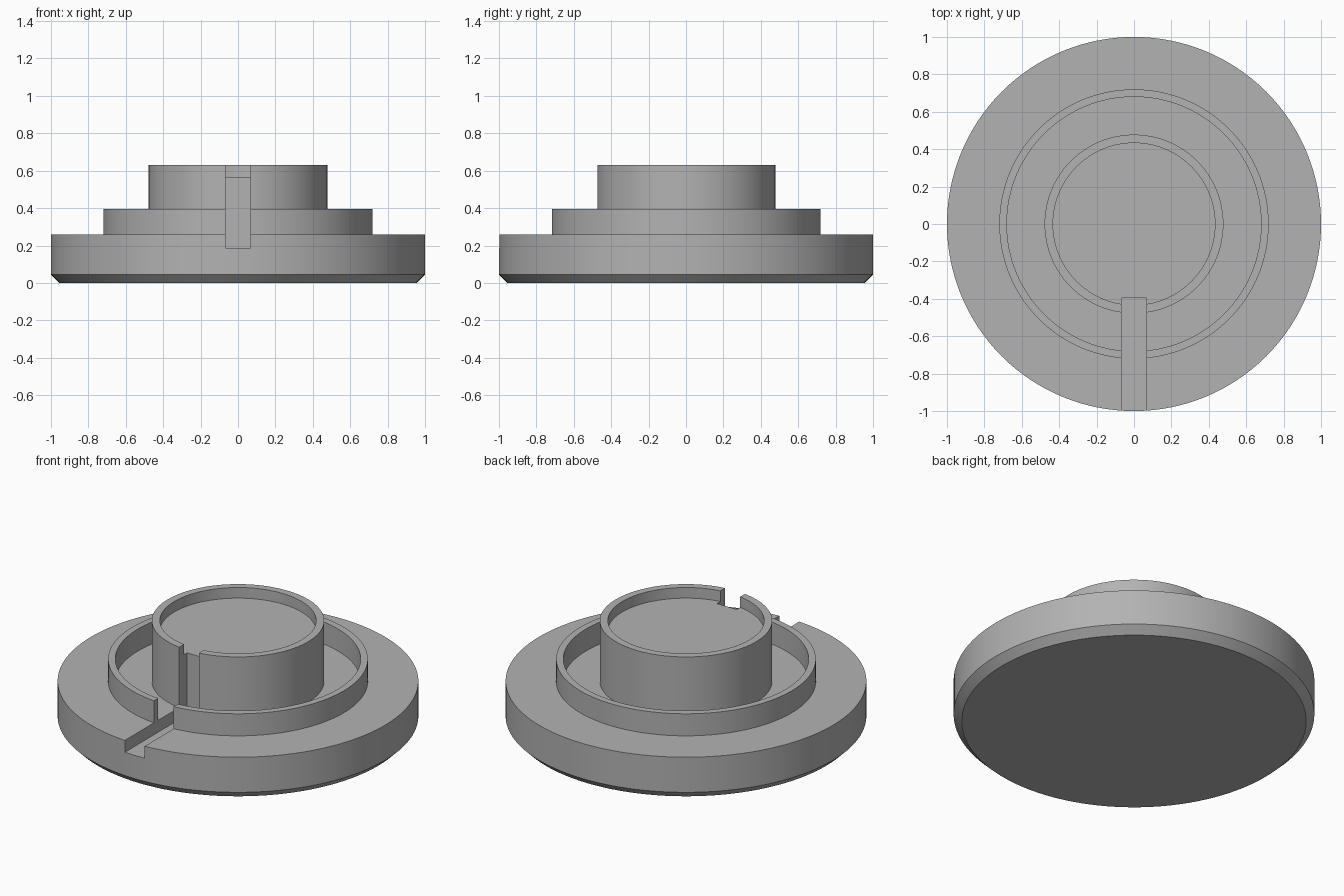
import bpy, bmesh, math
from mathutils import Vector

if "Cube" in bpy.data.objects:
    bpy.data.objects.remove(bpy.data.objects["Cube"], do_unlink=True)

# Single grey material
grey = bpy.data.materials.new("plain_grey")
grey.use_nodes = True
colour = (0.45, 0.45, 0.45, 1)
grey.diffuse_color = colour
grey.node_tree.nodes["Principled BSDF"].inputs["Base Color"].default_value = colour


def make_object(name, bm):
    bmesh.ops.recalc_face_normals(bm, faces=bm.faces)
    mesh = bpy.data.meshes.new(name)
    bm.to_mesh(mesh)
    bm.free()
    mesh.materials.append(grey)
    obj = bpy.data.objects.new(name, mesh)
    bpy.context.collection.objects.link(obj)
    return obj


def lathe(name, profile, steps=128):
    """Turn an (radius, height) outline around z; the flat ends are capped."""
    bm = bmesh.new()
    verts = [bm.verts.new((r, 0, z)) for r, z in profile]
    edges = [bm.edges.new(pair) for pair in zip(verts, verts[1:])]
    bmesh.ops.spin(bm, geom=verts + edges, cent=(0, 0, 0), axis=(0, 0, 1),
                   angle=math.tau, steps=steps, use_merge=True)
    bmesh.ops.remove_doubles(bm, verts=bm.verts, dist=0.0001)
    bmesh.ops.holes_fill(bm, edges=[e for e in bm.edges if e.is_boundary], sides=0)
    return make_object(name, bm)


def box(name, low, high):
    bm = bmesh.new()
    bmesh.ops.create_cube(bm, size=1)
    low, high = Vector(low), Vector(high)
    bmesh.ops.scale(bm, vec=high - low, verts=bm.verts)
    bmesh.ops.translate(bm, vec=(low + high) / 2, verts=bm.verts)
    return make_object(name, bm)


# Chamfered disc, low ring and raised cup as one turned body
base_top, ring_top, cup_floor, cup_top = 0.26, 0.395, 0.565, 0.63
body = lathe("stepped_base", [
    (0.955, 0), (1, 0.045), (1, base_top),
    (0.72, base_top), (0.72, ring_top), (0.68, ring_top), (0.68, base_top),
    (0.478, base_top), (0.478, cup_top), (0.433, cup_top), (0.433, cup_floor),
])

# Radial slot running from the rim into the cup
cutter = box("slot_cutter", (-0.067, -1.2, 0.187), (0.067, -0.395, 0.9))
slot = body.modifiers.new("slot", 'BOOLEAN')
slot.operation = 'DIFFERENCE'
slot.solver = 'EXACT'
slot.object = cutter

bpy.ops.object.select_all(action='DESELECT')
body.select_set(True)
bpy.context.view_layer.objects.active = body
bpy.ops.object.modifier_apply(modifier="slot")
bpy.data.objects.remove(cutter, do_unlink=True)
bpy.ops.object.shade_smooth_by_angle(angle=math.radians(30))
